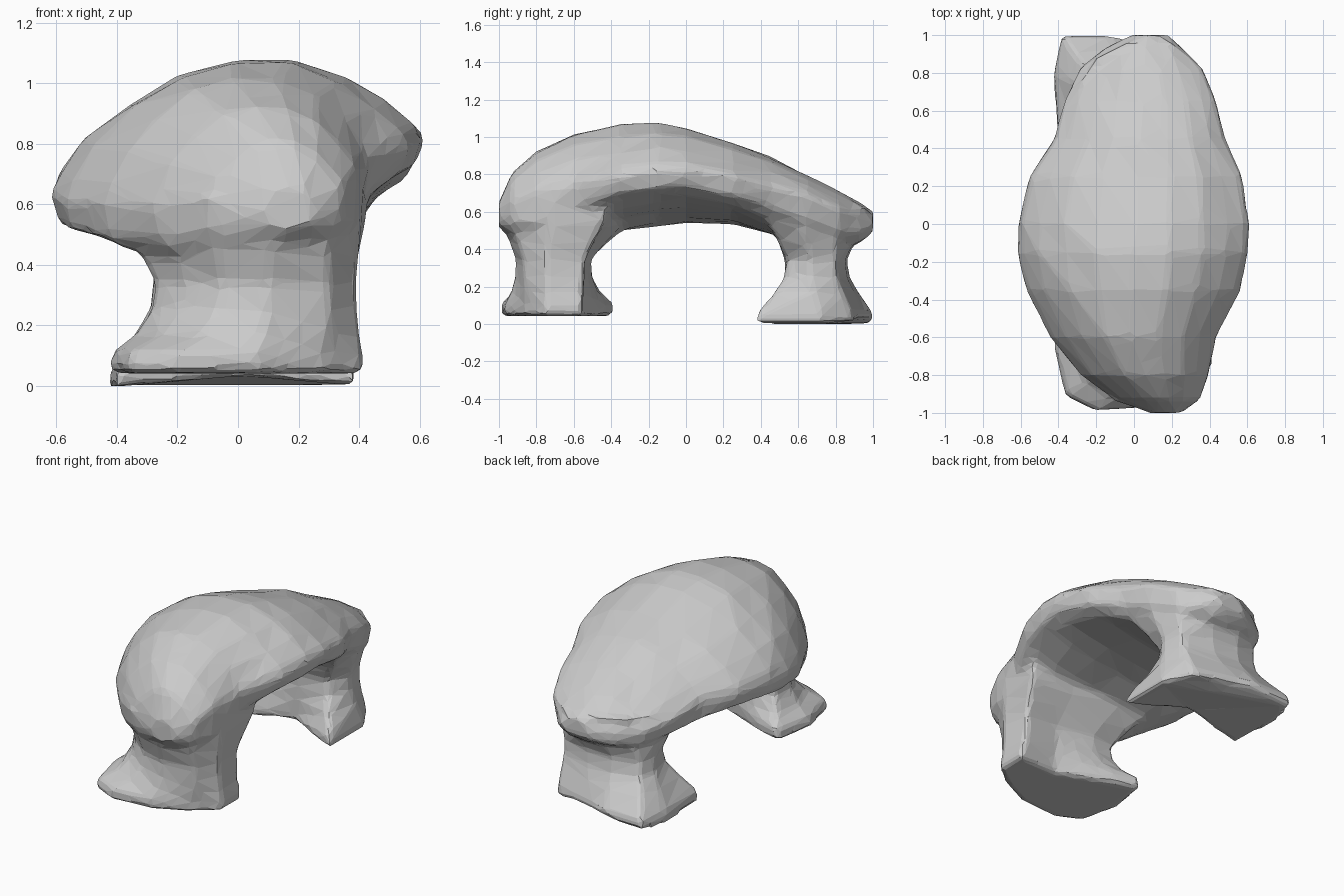
import bpy, bmesh, math, random

random.seed(4)
cube = bpy.data.objects.get("Cube")
if cube:
    bpy.data.objects.remove(cube, do_unlink=True)


def make_material(name, value):
    mat = bpy.data.materials.new(name)
    mat.use_nodes = True
    colour = (value, value, value, 1)
    mat.diffuse_color = colour
    mat.node_tree.nodes["Principled BSDF"].inputs["Base Color"].default_value = colour
    return mat


def loft(bm, rings):
    """Skin a closed shell over rings that share one point count."""
    loops = [[bm.verts.new(point) for point in ring] for ring in rings]
    count = len(loops[0])
    for lower, upper in zip(loops, loops[1:]):
        for i in range(count):
            j = (i + 1) % count
            bm.faces.new((lower[i], lower[j], upper[j], upper[i]))
    bm.faces.new(loops[0][::-1])
    bm.faces.new(loops[-1])


def span_section(y, left, right, z_left, z_right, top, low_left, low_right, sides=20):
    """Tilted cross-section of the span, peaked above and hollowed below."""
    ring = []
    for i in range(sides):
        angle = math.tau * i / sides
        u, v = math.cos(angle), math.sin(angle)
        blend = (u + 1) / 2
        edge = z_left + (z_right - z_left) * blend
        if v >= 0:
            power = 1.4 if u < 0 else 1.75
            z = edge + (top - (z_left + z_right) / 2) * v ** power
        else:
            floor = low_left + (low_right - low_left) * blend ** 0.6
            z = edge - (edge - floor) * abs(v) ** 0.5
        x = (left + right) / 2 + u * (right - left) / 2
        ring.append([x + random.uniform(-0.008, 0.008), y, z + random.uniform(-0.008, 0.008)])
    return ring


def between(start, end, amount, z):
    """Ring at height z, part of the way from one outline to another."""
    return [(a + (c - a) * amount, b + (d - b) * amount, z)
            for (a, b), (c, d) in zip(start, end)]


def leg(bm, foot, waist, shoulder, base, hollow):
    """Flared foot, narrow waist and widening shoulder; the sole is hollowed."""
    sole = [(x * 1.02, y, base + hollow * (1 - (x / 0.42) ** 2)) for x, y in foot]
    loft(bm, [sole,
              between(foot, waist, 0.02, base + 0.07),
              between(foot, waist, 0.55, 0.17),
              between(foot, waist, 0.9, 0.25),
              between(waist, waist, 0, 0.34),
              between(waist, shoulder, 0.35, 0.43),
              between(waist, shoulder, 0.8, 0.53),
              between(waist, shoulder, 1, 0.62)])


bm = bmesh.new()

# Span: y, left, right, left edge z, right edge z, top, underside left, underside right
stations = [
    (-1.0, 0.08, 0.25, 0.58, 0.6, 0.66, 0.52, 0.52),
    (-0.93, -0.1, 0.35, 0.6, 0.65, 0.81, 0.46, 0.46),
    (-0.8, -0.28, 0.4, 0.6, 0.69, 0.93, 0.4, 0.42),
    (-0.6, -0.45, 0.44, 0.6, 0.75, 1.02, 0.37, 0.52),
    (-0.35, -0.58, 0.56, 0.61, 0.79, 1.07, 0.4, 0.64),
    (-0.15, -0.62, 0.61, 0.63, 0.82, 1.08, 0.43, 0.67),
    (0.0, -0.62, 0.62, 0.63, 0.82, 1.04, 0.46, 0.67),
    (0.25, -0.56, 0.58, 0.63, 0.79, 0.96, 0.46, 0.61),
    (0.45, -0.43, 0.49, 0.61, 0.74, 0.89, 0.43, 0.52),
    (0.65, -0.37, 0.44, 0.58, 0.68, 0.79, 0.4, 0.45),
    (0.82, -0.29, 0.36, 0.54, 0.61, 0.71, 0.4, 0.41),
    (0.93, -0.16, 0.26, 0.52, 0.57, 0.65, 0.43, 0.43),
    (1.0, -0.02, 0.18, 0.52, 0.54, 0.6, 0.48, 0.49),
]
loft(bm, [span_section(*station) for station in stations])

# Front leg, its left rear corner running back under the span as a wall
front_foot = [(0.41, -0.55), (0.41, -0.75), (0.28, -0.86), (0.06, -0.97), (-0.2, -0.99),
              (-0.36, -0.91), (-0.42, -0.65), (-0.37, -0.38), (-0.2, -0.43), (0.14, -0.57)]
front_waist = [(0.38, -0.54), (0.39, -0.74), (0.3, -0.87), (0.1, -0.91), (-0.05, -0.87),
               (-0.17, -0.78), (-0.27, -0.66), (-0.26, -0.52), (-0.1, -0.51), (0.14, -0.55)]
front_shoulder = [(0.43, -0.42), (0.41, -0.72), (0.3, -0.94), (0.12, -1.0), (-0.1, -0.94),
                  (-0.25, -0.79), (-0.4, -0.6), (-0.42, -0.24), (-0.2, -0.3), (0.14, -0.38)]
leg(bm, front_foot, front_waist, front_shoulder, 0.042, 0)

# Back leg
back_foot = [(0.38, 0.37), (0.38, 0.72), (0.28, 0.89), (0, 0.96), (-0.12, 1.0),
             (-0.38, 1.0), (-0.42, 0.8), (-0.4, 0.44), (-0.15, 0.49), (0.02, 0.53)]
back_waist = [(0.25, 0.54), (0.33, 0.66), (0.3, 0.8), (0.1, 0.85), (-0.08, 0.86),
              (-0.25, 0.82), (-0.28, 0.72), (-0.24, 0.57), (-0.12, 0.54), (0.05, 0.53)]
back_shoulder = [(0.41, 0.42), (0.42, 0.62), (0.36, 0.8), (0.2, 0.96), (-0.02, 0.97),
                 (-0.2, 0.88), (-0.29, 0.75), (-0.34, 0.5), (-0.15, 0.46), (0.05, 0.44)]
leg(bm, back_foot, back_waist, back_shoulder, -0.006, 0.04)

bmesh.ops.recalc_face_normals(bm, faces=bm.faces)
mesh = bpy.data.meshes.new("rock_arch")
bm.to_mesh(mesh)
bm.free()
mesh.materials.append(make_material("grey stone", 0.6))
arch = bpy.data.objects.new("rock_arch", mesh)
bpy.context.collection.objects.link(arch)

# Fuse the shells, soften the joins, then cut down to coarse facets
fuse = arch.modifiers.new("fuse", 'REMESH')
fuse.mode = 'VOXEL'
fuse.voxel_size = 0.02
soften = arch.modifiers.new("soften", 'SMOOTH')
soften.factor = 0.5
soften.iterations = 6
facets = arch.modifiers.new("facets", 'DECIMATE')
facets.ratio = 0.05
